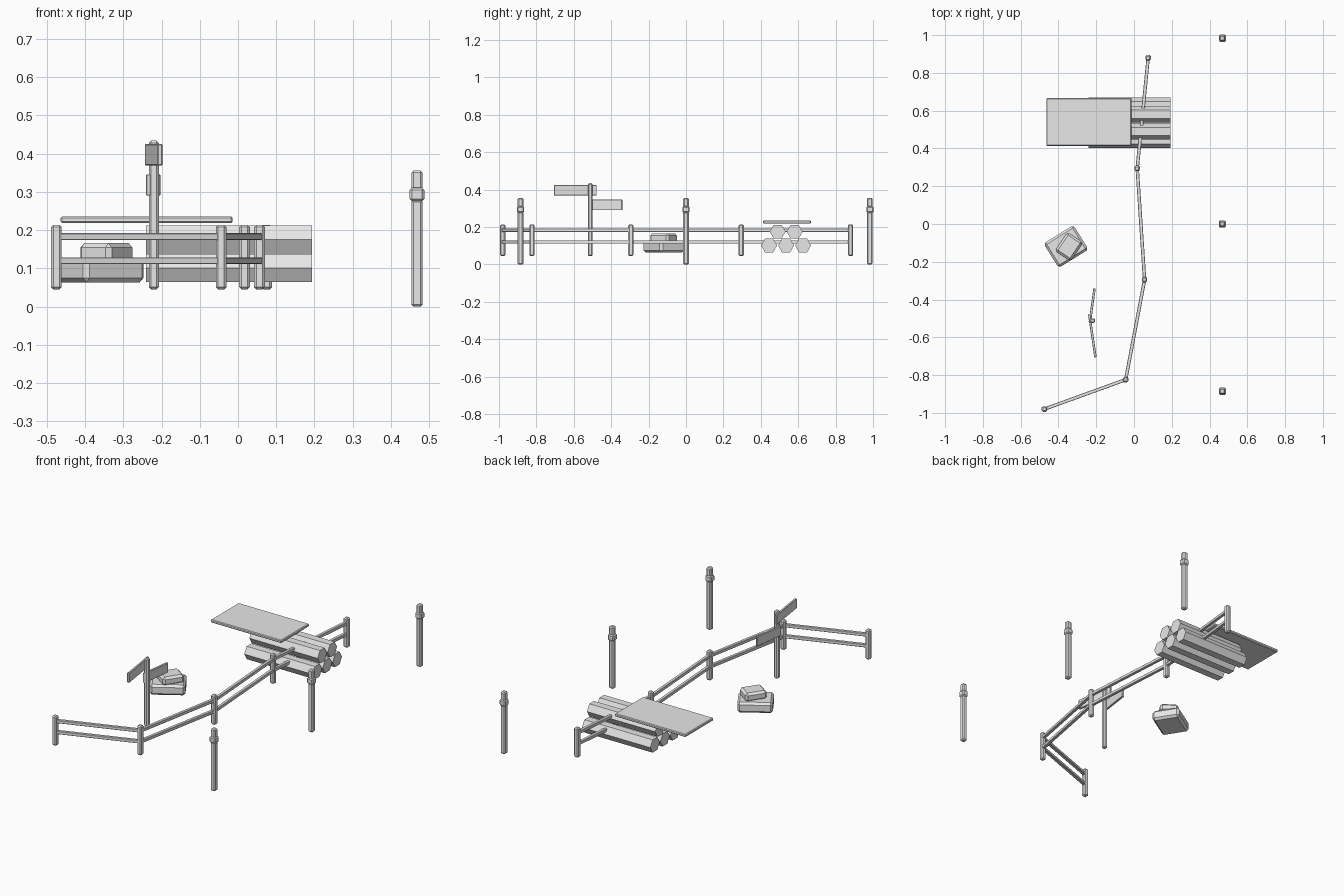
import bpy
import math
from mathutils import Vector

cube = bpy.data.objects.get("Cube")
if cube:
    bpy.data.objects.remove(cube, do_unlink=True)

GREY = (0.8, 0.8, 0.8, 1)
mat = bpy.data.materials.new("light grey")
mat.use_nodes = True
mat.diffuse_color = GREY
mat.node_tree.nodes["Principled BSDF"].inputs["Base Color"].default_value = GREY


def finish(obj, name, bevel):
    obj.name = name
    obj.data.materials.append(mat)
    if bevel:
        mod = obj.modifiers.new("Bevel", "BEVEL")
        mod.width = bevel
        mod.segments = 1
    return obj


def box(name, centre, size, angle=0, bevel=0.0):
    bpy.ops.mesh.primitive_cube_add(size=1, location=centre)
    obj = bpy.context.object
    obj.scale = size
    bpy.ops.object.transform_apply(location=False, rotation=False, scale=True)
    obj.rotation_euler.z = angle
    return finish(obj, name, bevel)


def upright(name, x, y, low, high, width, bevel=0.006):
    return box(name, (x, y, (low + high) / 2), (width, width, high - low), 0, bevel)


def beam(name, start, end, low, high, thick, bevel=0.0):
    a, b = Vector(start), Vector(end)
    mid, d = (a + b) / 2, b - a
    return box(name, (mid.x, mid.y, (low + high) / 2),
               (d.length, thick, high - low), math.atan2(d.y, d.x), bevel)


# Winding fence: posts joined by two rails
fence = [(-0.475, -0.98), (-0.044, -0.824), (0.056, -0.295), (0.017, 0.295), (0.075, 0.88)]
for x, y in fence:
    upright("fence_post", x, y, 0.045, 0.214, 0.028)
for a, b in zip(fence, fence[1:]):
    for z in (0.12, 0.183):
        beam("fence_rail", a, b, z - 0.009, z + 0.009, 0.018, 0.002)

# Row of marker posts with collar and cap
for y in (-0.885, 0, 0.983):
    upright("marker_post", 0.468, y, 0, 0.28, 0.03)
    upright("marker_collar", 0.468, y, 0.276, 0.311, 0.038)
    upright("marker_cap", 0.468, y, 0.305, 0.356, 0.03)

# Signpost with two boards
upright("sign_post", -0.22, -0.512, 0.045, 0.434, 0.026)
beam("upper_sign_board", (-0.204, -0.706), (-0.237, -0.478), 0.369, 0.425, 0.013, 0.002)
beam("lower_sign_board", (-0.209, -0.341), (-0.234, -0.522), 0.29, 0.346, 0.013, 0.002)

# Two stacked blocks
box("lower_block", (-0.36, -0.119, 0.093), (0.186, 0.152, 0.06), math.radians(32), 0.012)
box("upper_block", (-0.344, -0.12, 0.141), (0.12, 0.1, 0.05), math.radians(56), 0.012)

# Pile of hexagonal logs along x
log_rows = {0.101: (0.444, 0.535, 0.626), 0.175: (0.49, 0.581)}
for z, row in log_rows.items():
    for y in row:
        bpy.ops.mesh.primitive_cylinder_add(vertices=6, radius=0.0425, depth=0.434,
                                            location=(-0.024, y, z),
                                            rotation=(0, math.pi / 2, 0))
        finish(bpy.context.object, "log", 0)

# Flat panel resting on the logs
box("panel", (-0.239, 0.54, 0.227), (0.45, 0.254, 0.017), 0, 0.004)
